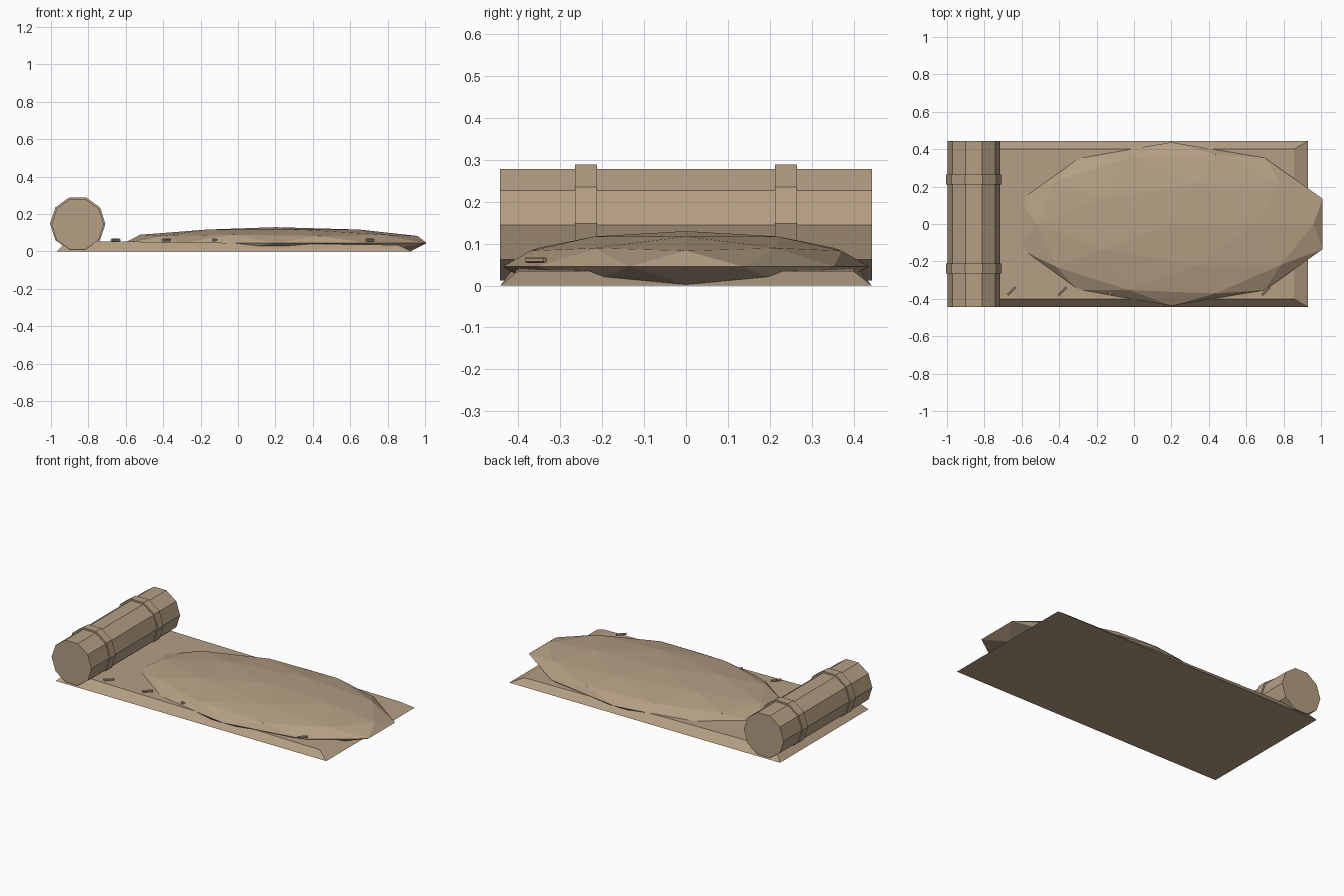
import bpy
import bmesh
import math
from mathutils import Matrix, Vector

cube = bpy.data.objects.get("Cube")
if cube:
    bpy.data.objects.remove(cube, do_unlink=True)

# Single canvas colour
canvas = bpy.data.materials.new("tan_canvas")
canvas.use_nodes = True
COLOUR = (0.46, 0.345, 0.23, 1)
canvas.diffuse_color = COLOUR
bsdf = next(n for n in canvas.node_tree.nodes if n.type == 'BSDF_PRINCIPLED')
bsdf.inputs["Base Color"].default_value = COLOUR


def finish(name, bm):
    bmesh.ops.recalc_face_normals(bm, faces=bm.faces)
    mesh = bpy.data.meshes.new(name)
    bm.to_mesh(mesh)
    bm.free()
    mesh.materials.append(canvas)
    obj = bpy.data.objects.new(name, mesh)
    bpy.context.collection.objects.link(obj)
    return obj


def cylinder(name, centre, direction, radius, length, sides, spin=0):
    bm = bmesh.new()
    turn = Vector(direction).to_track_quat('Z', 'Y').to_matrix().to_4x4()
    place = Matrix.Translation(centre) @ turn @ Matrix.Rotation(spin, 4, 'Z')
    bmesh.ops.create_cone(bm, cap_ends=True, segments=sides, radius1=radius,
                          radius2=radius, depth=length, matrix=place)
    return finish(name, bm)


# Ground mat: bevelled slab, a little thicker under the bedroll
bm = bmesh.new()
base = [bm.verts.new((x, y, 0)) for x, y in
        ((-0.97, -0.443), (0.93, -0.443), (0.93, 0.443), (-0.97, 0.443))]
top = [bm.verts.new((x, y, z)) for x, y, z in
       ((-0.91, -0.4, 0.057), (0.855, -0.4, 0.035),
        (0.855, 0.4, 0.035), (-0.91, 0.4, 0.057))]
bm.faces.new(base)
bm.faces.new(top)
for i in range(4):
    j = (i + 1) % 4
    bm.faces.new((base[i], base[j], top[j], top[i]))
finish("ground_mat", bm)

# Padded bag: squashed faceted sphere resting on the ground
bm = bmesh.new()
bmesh.ops.create_icosphere(bm, subdivisions=2, radius=1)
for v in bm.verts:
    v.co = (0.2 + 0.85 * v.co.x, 0.437 * v.co.y,
            max(0.002, 0.045 + 0.085 * v.co.z))
finish("padded_bag", bm)

# Rolled bedding with two straps; a corner of the decagon points up
AXIS = (0, 1, 0)
cylinder("bedroll", (-0.857, 0, 0.145), AXIS, 0.14, 0.888, 10, math.pi / 2)
for side, y in (("front", -0.239), ("back", 0.239)):
    cylinder(side + "_strap", (-0.857, y, 0.148), AXIS, 0.148, 0.053, 10,
             math.pi / 2)

# Row of small toggles along the front edge
for i in range(6):
    cylinder(f"toggle_{i + 1}", (-0.655 + 0.272 * i, -0.358, 0.061),
             (1, 1, 0), 0.0075, 0.06, 6)
